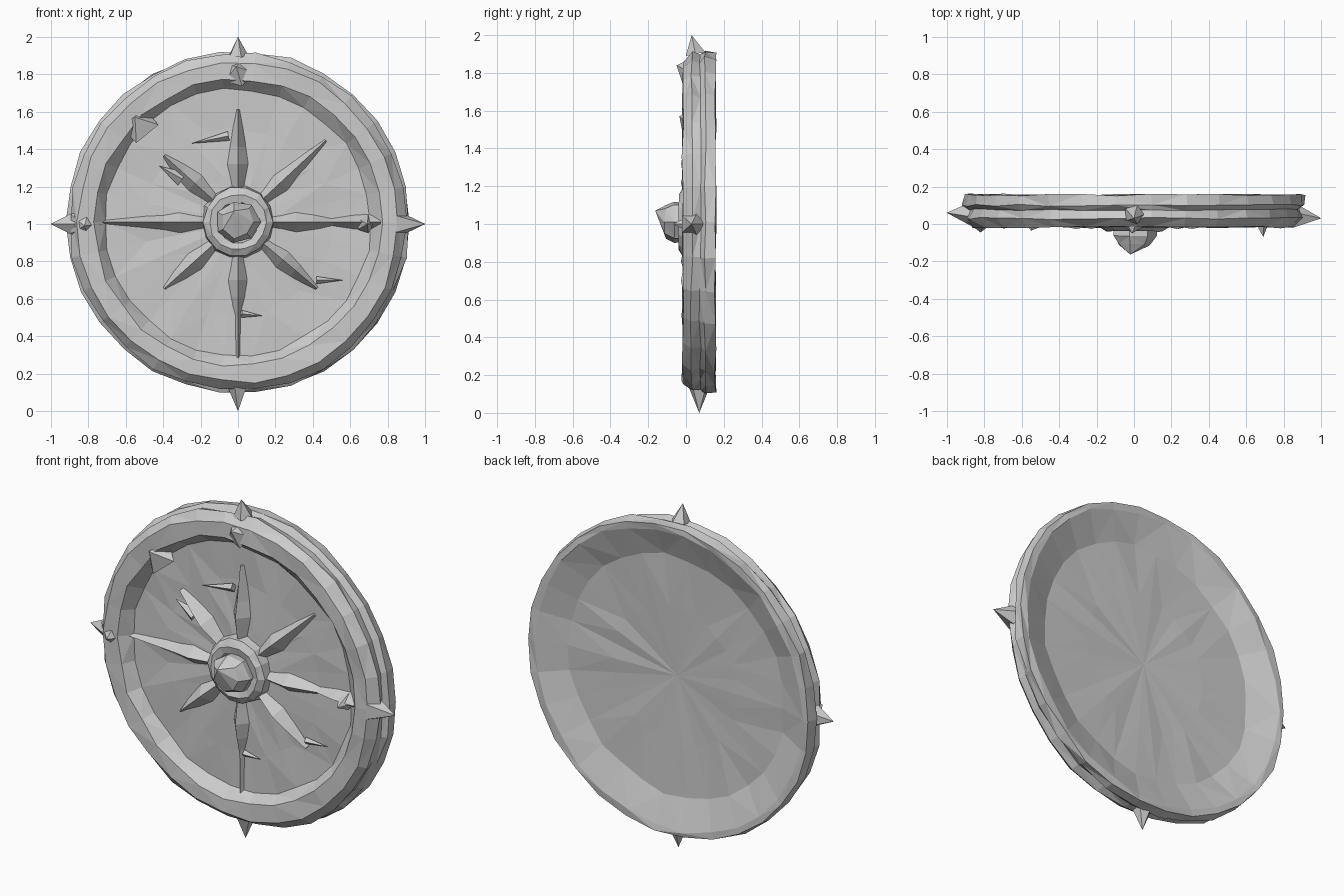
import bpy, bmesh, math, random
from mathutils import Vector

if "Cube" in bpy.data.objects:
    bpy.data.objects.remove(bpy.data.objects["Cube"])

random.seed(4)
CZ = 1.01


def finish(name, bm):
    bmesh.ops.recalc_face_normals(bm, faces=bm.faces)
    me = bpy.data.meshes.new(name)
    bm.to_mesh(me)
    bm.free()
    ob = bpy.data.objects.new(name, me)
    bpy.context.collection.objects.link(ob)
    return ob


def lathe(name, profile, n, jitter=0.0, closed=False, pole=(0, 0)):
    """Spin (radius, y) points around the shield axis; radius 0 becomes a pole,
    the last one shifted by the pole offset (x, z)."""
    bm = bmesh.new()
    rings = []
    for k, (r, y) in enumerate(profile):
        if r == 0:
            dx, dz = pole if k else (0, 0)
            rings.append([bm.verts.new((dx, y, CZ + dz))] * n)
            continue
        ring = []
        for i in range(n):
            a = 2 * math.pi * i / n
            rr = r + random.uniform(-jitter, jitter)
            yy = y + random.uniform(-jitter, jitter) * 0.6
            ring.append(bm.verts.new((rr * math.cos(a), yy, CZ + rr * math.sin(a))))
        rings.append(ring)
    pairs = list(zip(rings, rings[1:]))
    if closed:
        pairs.append((rings[-1], rings[0]))
    for lo, hi in pairs:
        for i in range(n):
            j = (i + 1) % n
            f = list(dict.fromkeys((lo[i], lo[j], hi[j], hi[i])))
            if len(f) > 2:
                bm.faces.new(f)
    bmesh.ops.triangulate(bm, faces=bm.faces)
    return finish(name, bm)


def spindle(name, angle, stations, base_y):
    """Ridged bar along a radius; stations are (radius, half width, ridge y)."""
    a = math.radians(angle)
    out = Vector((math.cos(a), 0, math.sin(a)))
    side = Vector((-math.sin(a), 0, math.cos(a)))
    bm = bmesh.new()
    rows = []
    for r, w, y in stations:
        c = Vector((0, 0, CZ)) + out * r
        rows.append([bm.verts.new(c + side * s * w + Vector((0, yy, 0)))
                     for s, yy in ((-1, base_y), (0, y), (1, base_y))])
    for p, q in zip(rows, rows[1:]):
        for k in range(3):
            m = (k + 1) % 3
            bm.faces.new((p[k], p[m], q[m], q[k]))
    bm.faces.new(rows[0])
    bm.faces.new(rows[-1])
    return finish(name, bm)


def spike(name, base, tip, radius, sides=5):
    """Faceted pyramid from base centre to tip."""
    base, tip = Vector(base), Vector(tip)
    rot = (tip - base).to_track_quat('Z', 'Y')
    bm = bmesh.new()
    ring = [bm.verts.new(base + rot @ Vector((radius * math.cos(t), radius * math.sin(t), 0)))
            for t in (2 * math.pi * i / sides for i in range(sides))]
    top = bm.verts.new(tip)
    bm.faces.new(ring)
    for i in range(sides):
        bm.faces.new((ring[i], ring[(i + 1) % sides], top))
    return finish(name, bm)


# Shield body: front panel, sloped raised rim, grooved edge, dished back
lathe("shield_body", [
    (0, 0.03), (0.25, 0.038), (0.5, 0.045), (0.71, 0.045),
    (0.765, -0.015), (0.855, -0.018), (0.9, 0.03), (0.885, 0.075),
    (0.913, 0.1), (0.91, 0.155), (0.87, 0.157), (0.70, 0.095),
    (0.4, 0.09), (0, 0.08)], 30, 0.01)

# Hub collar and off-centre faceted boss
lathe("hub_collar", [(0.195, 0.04), (0.185, -0.015), (0.15, -0.04),
                     (0.11, -0.03), (0.1, 0.04)], 14, 0.005, closed=True)
lathe("hub_boss", [(0, 0.04), (0.11, 0.03), (0.115, -0.06), (0.085, -0.11), (0, -0.163)],
      7, 0.01, pole=(-0.02, 0.06))

# Eight star rays: long on the axes, shorter on the diagonals
reach = {0: 0.54, 43: 0.64, 90: 0.6, 138: 0.53, 180: 0.72, 222: 0.53, 270: 0.52, 320: 0.55}
for ang, end in reach.items():
    spindle("star_ray", ang, [(0.15, 0.035, 0.0), (0.22, 0.045, -0.012),
                              (0.31, 0.062, -0.026), (0.4, 0.045, -0.01),
                              (end, 0.01, 0.02)], 0.05)

# Thin bars joining the rays to the rim
spindle("ray_link", 0, [(0.5, 0.02, 0.01), (0.62, 0.04, -0.015), (0.76, 0.05, -0.02)], 0.05)
spindle("ray_link", 270, [(0.45, 0.02, 0.015), (0.74, 0.015, 0.02)], 0.05)

# Outer points on the four sides
spike("outer_point", (-0.87, 0.06, 1.0), (-1, 0.06, 1.0), 0.07)
spike("outer_point", (0.85, 0.04, 1.0), (1, 0.03, 1.0), 0.075)
spike("outer_point", (0, 0.05, 1.9), (0, 0.03, 2.0), 0.055)
spike("outer_point", (0, 0.07, 0.14), (0, 0.07, 0.0), 0.06)

# Studs and wedges on the rim face
spike("rim_stud", (0.68, 0.03, 1.0), (0.69, -0.07, 1.0), 0.05)
spike("rim_stud", (0, 0.02, 1.81), (-0.01, -0.05, 1.84), 0.085)
spike("rim_stud", (-0.82, 0.02, 1.0), (-0.82, -0.045, 0.99), 0.09)
spike("rim_wedge", (-0.53, 0.04, 1.53), (-0.55, -0.035, 1.57), 0.11, 4)

# Thin slivers crossing the panel between the rays
spike("panel_sliver", (-0.05, 0.03, 1.47), (-0.25, 0.03, 1.43), 0.025, 4)
spike("panel_sliver", (-0.3, 0.03, 1.24), (-0.42, 0.02, 1.31), 0.04, 4)
spike("panel_sliver", (0.42, 0.03, 0.7), (0.56, 0.03, 0.7), 0.02, 4)
spike("panel_sliver", (0.02, 0.03, 0.52), (0.13, 0.03, 0.51), 0.02, 4)
